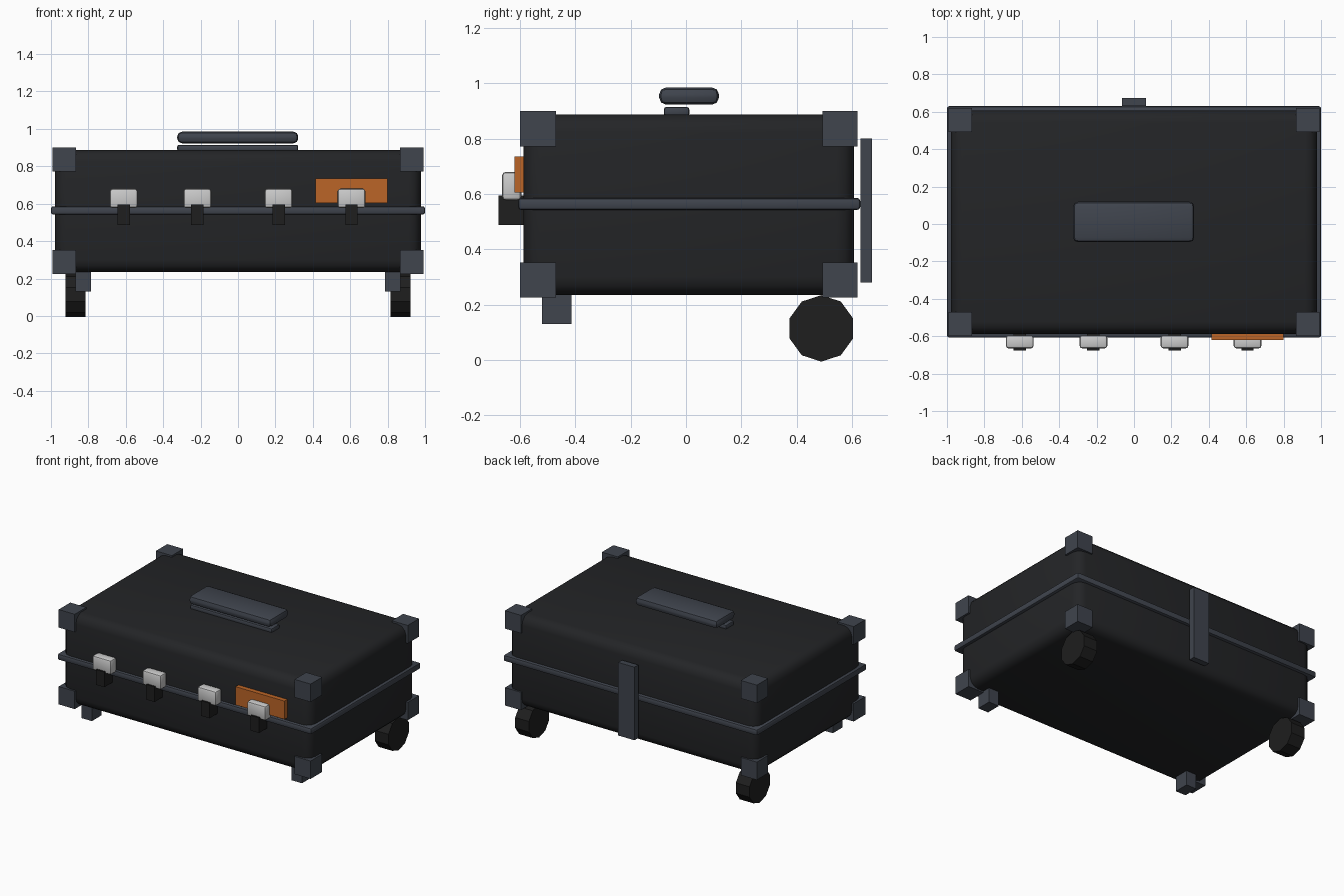
import bpy, math

if "Cube" in bpy.data.objects:
    bpy.data.objects.remove(bpy.data.objects["Cube"])

def material(name, rgb):
    m = bpy.data.materials.new(name)
    m.diffuse_color = (*rgb, 1)
    m.use_nodes = True
    m.node_tree.nodes["Principled BSDF"].inputs["Base Color"].default_value = m.diffuse_color
    return m

BLACK = material("black_shell", (0.017, 0.018, 0.020))
RUBBER = material("rubber", (0.013, 0.013, 0.013))
SLATE = material("slate_trim", (0.05, 0.058, 0.075))
METAL = material("latch_metal", (0.6, 0.61, 0.63))
ORANGE = material("orange_label", (0.5, 0.13, 0.02))

def box(name, x, y, z, mat, bevel=0, segments=2):
    """Box from (min, max) ranges on each axis, with optional rounded edges."""
    ranges = (x, y, z)
    bpy.ops.mesh.primitive_cube_add(size=1, location=[(a + b) / 2 for a, b in ranges])
    ob = bpy.context.object
    ob.name = name
    ob.scale = [b - a for a, b in ranges]
    bpy.ops.object.transform_apply(location=False, rotation=False, scale=True)
    ob.data.materials.append(mat)
    if bevel:
        mod = ob.modifiers.new("round_edges", 'BEVEL')
        mod.width, mod.segments = bevel, segments
        bpy.ops.object.modifier_apply(modifier=mod.name)
        bpy.ops.object.shade_smooth_by_angle(angle=math.radians(35))
    return ob

# Case shell and the rim where lid and base meet
box("case_shell", (-0.978, 0.978), (-0.587, 0.608), (0.235, 0.888), BLACK, 0.065, 3)
box("case_rim", (-1, 1), (-0.607, 0.63), (0.542, 0.586), SLATE, 0.012, 2)

# Corner guards, feet and wheels, mirrored left and right
for side, s in (("left", -1), ("right", 1)):
    def xr(a, b):
        return tuple(sorted((s * a, s * b)))
    for depth, y in (("front", (-0.60, -0.47)), ("back", (0.493, 0.62))):
        for level, z in (("bottom", (0.225, 0.352)), ("top", (0.772, 0.9))):
            box(f"corner_guard_{depth}_{level}_{side}", xr(0.866, 0.992), y, z, SLATE)
    box(f"front_foot_{side}", xr(0.787, 0.868), (-0.52, -0.413), (0.13, 0.24), SLATE)
    bpy.ops.mesh.primitive_cylinder_add(
        vertices=10, radius=0.12, depth=0.108,
        location=(s * 0.869, 0.489, 0.12 * math.cos(math.radians(18))),
        rotation=(math.radians(90), 0, math.radians(90)))
    wheel = bpy.context.object
    wheel.name = f"wheel_{side}"
    wheel.data.materials.append(RUBBER)

# Carry handle: base strip and padded grip above it
box("handle_base", (-0.325, 0.322), (-0.08, 0.012), (0.88, 0.915), SLATE, 0.01, 2)
box("handle_grip", (-0.325, 0.322), (-0.097, 0.119), (0.923, 0.985), SLATE, 0.025, 2)

# Pull handle on the back
box("pull_handle", (-0.065, 0.063), (0.63, 0.673), (0.28, 0.80), SLATE)

# Latches along the front
for i, x in enumerate((-0.611, -0.217, 0.217, 0.607), 1):
    box(f"latch_plate_{i}", (x - 0.074, x + 0.074), (-0.665, -0.595), (0.577, 0.68), METAL, 0.014, 2)
    box(f"latch_hook_{i}", (x - 0.033, x + 0.033), (-0.677, -0.587), (0.487, 0.595), RUBBER)

# Label plate
box("label_plate", (0.415, 0.80), (-0.62, -0.585), (0.605, 0.735), ORANGE)
